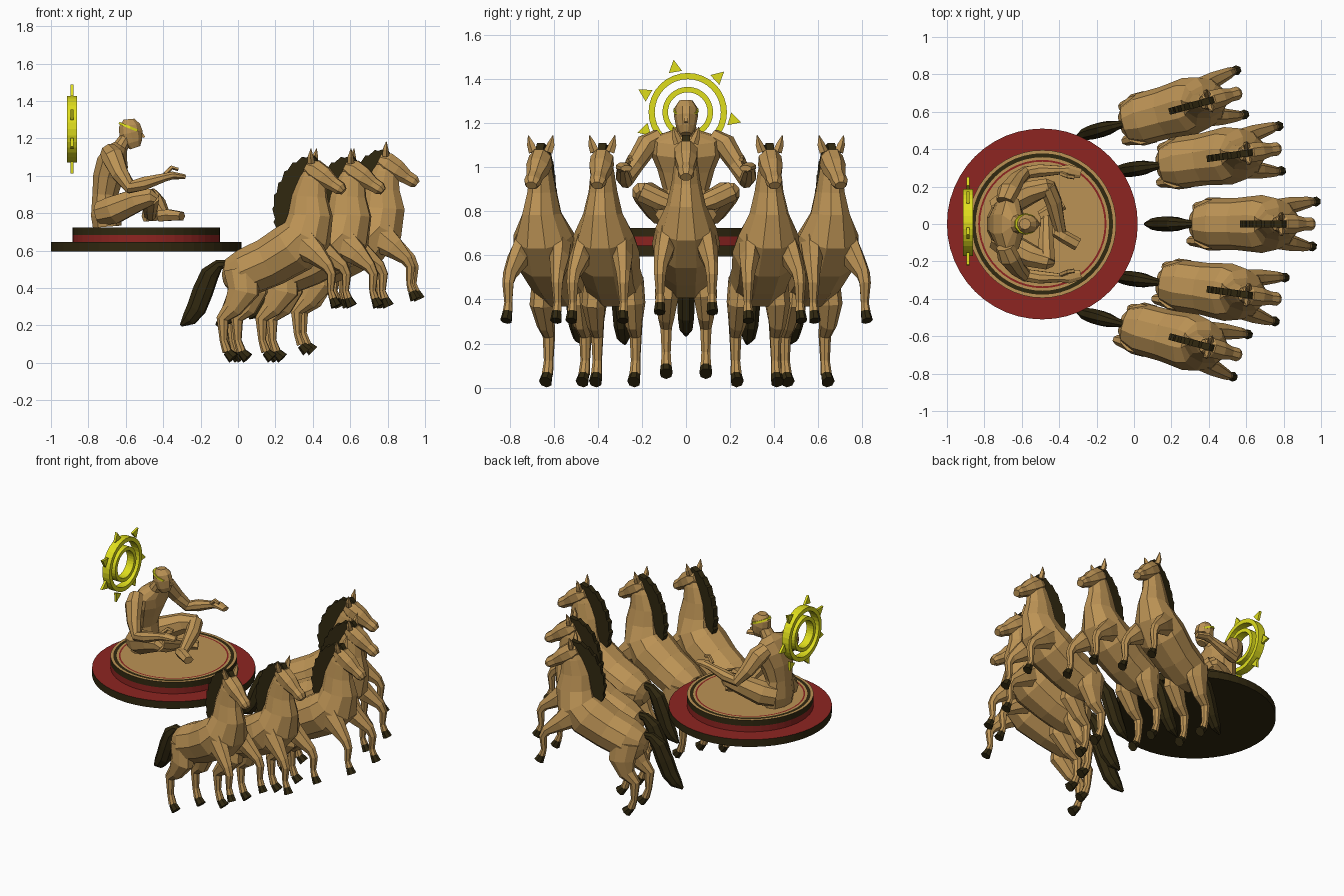
import bpy, bmesh, math
from mathutils import Vector, Matrix

if "Cube" in bpy.data.objects:
    bpy.data.objects.remove(bpy.data.objects["Cube"])


def material(name, rgb):
    m = bpy.data.materials.new(name)
    m.diffuse_color = (*rgb, 1)
    m.use_nodes = True
    m.node_tree.nodes["Principled BSDF"].inputs["Base Color"].default_value = m.diffuse_color
    return m


MATS = [material("tan", (.50, .29, .09)), material("dark_brown", (.03, .021, .005)),
        material("red", (.27, .018, .015)), material("yellow", (.74, .73, .012))]
TAN, DARK, RED, YELLOW = range(4)


def tube(bm, pts, n=8, mat=TAN, ref=(0, 1, 0), mirror=False):
    """Loft elliptical rings through (x, y, z, depth radius, side radius)."""
    for s in ((1, -1) if mirror else (1,)):
        P = [Vector((p[0], p[1] * s, p[2])) for p in pts]
        rings = []
        for i, p in enumerate(pts):
            t = (P[min(i + 1, len(P) - 1)] - P[max(i - 1, 0)]).normalized()
            r = Vector(ref)
            side = (r - t * r.dot(t)).normalized()
            up = t.cross(side)
            ring = []
            for k in range(n):
                a = 2 * math.pi * (k + .5) / n
                ring.append(bm.verts.new(P[i] + up * math.cos(a) * p[3] + side * math.sin(a) * p[4]))
            rings.append(ring)
        faces = [bm.faces.new(rings[0]), bm.faces.new(rings[-1])]
        for A, B in zip(rings, rings[1:]):
            faces += [bm.faces.new((A[k], A[(k + 1) % n], B[(k + 1) % n], B[k])) for k in range(n)]
        for f in faces:
            f.material_index = mat


def plate(bm, outline, half, mat, mtx=Matrix()):
    """Extrude an x-z outline to both sides of y = 0."""
    A, B = ([bm.verts.new(mtx @ Vector((x, y, z))) for x, z in outline] for y in (-half, half))
    n = len(A)
    faces = [bm.faces.new(A), bm.faces.new(B)]
    faces += [bm.faces.new((A[i], A[(i + 1) % n], B[(i + 1) % n], B[i])) for i in range(n)]
    for f in faces:
        f.material_index = mat


def lathe(bm, prof, n=48, closed=False):
    """Turn (radius, z, material) points around z."""
    rings = []
    for r, z, _ in prof:
        cnt = n if r > 0 else 1
        rings.append([bm.verts.new((r * math.cos(2 * math.pi * k / n), r * math.sin(2 * math.pi * k / n), z))
                      for k in range(cnt)])
    pairs = len(prof) if closed else len(prof) - 1
    for i in range(pairs):
        A, B = rings[i], rings[(i + 1) % len(rings)]
        for k in range(n):
            q = [A[k % len(A)], A[(k + 1) % n % len(A)], B[(k + 1) % n % len(B)], B[k % len(B)]]
            f = bm.faces.new(list(dict.fromkeys(q)))
            f.material_index = prof[i][2]


def mesh(bm, name):
    bmesh.ops.recalc_face_normals(bm, faces=bm.faces)
    me = bpy.data.meshes.new(name)
    bm.to_mesh(me)
    bm.free()
    for m in MATS:
        me.materials.append(m)
    return me


def place(me, name, mtx=Matrix()):
    ob = bpy.data.objects.new(name, me)
    ob.matrix_world = mtx
    bpy.context.collection.objects.link(ob)
    return ob


# Round platform with coloured rings
bm = bmesh.new()
lathe(bm, [(0, .595, DARK), (.51, .595, DARK), (.51, .645, RED), (.395, .645, RED), (.395, .685, DARK),
           (.395, .725, TAN), (.378, .725, DARK), (.357, .725, TAN), (.343, .725, RED), (.333, .725, TAN),
           (0, .725, TAN)])
place(mesh(bm, "platform"), "platform", Matrix.Translation((-.49, 0, 0)))

# Sun wheel: two rings and seven ray spikes
bm = bmesh.new()
for r0, r1 in ((.15, .178), (.09, .115)):
    lathe(bm, [(r0, -.027, YELLOW), (r1, -.027, YELLOW), (r1, .027, YELLOW), (r0, .027, YELLOW)], 32, True)
for a in (-9, 50, 107, 157, 204, 255, 305):
    turn = Matrix.Rotation(math.radians(a), 4, 'Z') @ Matrix.Rotation(math.pi / 2, 4, 'X')
    plate(bm, [(.247, .008), (.187, .03), (.195, -.03)], .008, YELLOW, turn)
axes = Matrix(((0, 0, 1, -.888), (1, 0, 0, .008), (0, 1, 0, 1.25), (0, 0, 0, 1)))
place(mesh(bm, "sun_wheel"), "sun_wheel", axes)

# Seated rider: torso and neck
bm = bmesh.new()
tube(bm, [(-.70, 0, .728, .08, .12), (-.705, 0, .79, .085, .125), (-.71, 0, .90, .072, .105),
          (-.695, 0, .99, .085, .13), (-.67, 0, 1.07, .09, .165), (-.65, 0, 1.13, .065, .16),
          (-.625, 0, 1.16, .042, .05), (-.595, 0, 1.21, .035, .042)], 10)
place(mesh(bm, "rider_torso"), "rider_torso")

# Rider head, nose and headband
bm = bmesh.new()
tube(bm, [(-.55, 0, 1.15, .03, .028), (-.56, 0, 1.18, .052, .044), (-.573, 0, 1.23, .066, .054),
          (-.58, 0, 1.27, .06, .052), (-.583, 0, 1.303, .03, .03)], 10)
tube(bm, [(-.518, 0, 1.232, .008, .007), (-.502, 0, 1.205, .01, .011)], 4)
tube(bm, [(-.579, 0, 1.252, .068, .058), (-.574, 0, 1.264, .067, .057)], 10, YELLOW)
place(mesh(bm, "rider_head"), "rider_head")

# Rider arms and hands
bm = bmesh.new()
tube(bm, [(-.69, .12, 1.13, .05, .045), (-.67, .178, 1.10, .062, .052), (-.63, .235, 1.01, .048, .042),
          (-.575, .275, .94, .038, .036), (-.50, .285, .96, .038, .036), (-.39, .288, .992, .024, .024),
          (-.35, .285, 1.002, .022, .036), (-.285, .27, .995, .014, .028)], 8, mirror=True)
tube(bm, [(-.39, .27, 1.01, .014, .014), (-.355, .255, 1.045, .012, .012), (-.32, .25, 1.035, .01, .012)],
     5, mirror=True)
place(mesh(bm, "rider_arms"), "rider_arms")

# Rider crossed legs and feet
bm = bmesh.new()
tube(bm, [(-.73, .07, .80, .07, .07), (-.66, .12, .82, .08, .075), (-.54, .175, .87, .066, .062),
          (-.46, .20, .885, .048, .048), (-.44, .20, .87, .03, .03)], 8, mirror=True)
for s, dx in ((1, .04), (-1, -.04)):
    tube(bm, [(-.465, .205 * s, .89, .048, .046), (-.45 + dx / 2, .12 * s, .85, .048, .046),
              (-.43 + dx, -.05 * s, .785, .028, .03)], 8, ref=(1, 0, 0))
    tube(bm, [(-.46 + dx, -.04 * s, .785, .034, .03), (-.41 + dx, -.07 * s, .79, .035, .034),
              (-.34 + dx, -.11 * s, .785, .026, .035)], 6)
place(mesh(bm, "rider_legs"), "rider_legs")

# Horse body and neck, shared by all horses
parts = {}
bm = bmesh.new()
tube(bm, [(.297, 0, .455, .045, .05), (.33, 0, .46, .10, .10), (.42, 0, .485, .13, .138),
          (.55, 0, .54, .136, .14), (.68, 0, .615, .145, .155), (.755, 0, .69, .135, .138),
          (.772, 0, .79, .122, .09), (.768, 0, .89, .098, .066), (.785, 0, .985, .073, .053),
          (.79, 0, 1.05, .04, .036)], 10)
parts["body"] = mesh(bm, "horse_body")

# Horse head and ears
bm = bmesh.new()
tube(bm, [(.75, 0, 1.05, .035, .035), (.79, 0, 1.03, .064, .056), (.845, 0, .993, .06, .054),
          (.90, 0, .955, .04, .038), (.937, 0, .932, .037, .039), (.955, 0, .917, .022, .027)], 8)
tube(bm, [(.785, .035, 1.07, .02, .022), (.785, .048, 1.105, .016, .018), (.79, .058, 1.145, .002, .002)],
     5, mirror=True)
parts["head"] = mesh(bm, "horse_head")

# Horse forelegs lifted, with hooves; right side slightly folded
bm = bmesh.new()
for s, d in ((1, 0), (-1, -.02)):
    tube(bm, [(.75, .085 * s, .64, .09, .05), (.83, .10 * s, .58, .062, .046),
              (.92 + d, .115 * s, .515, .034, .032), (.94 + d, .118 * s, .475, .026, .027),
              (.935 + d, .118 * s, .385, .018, .019), (.948 + d, .118 * s, .345, .023, .023)], 7)
    tube(bm, [(.948 + d, .118 * s, .345, .022, .022), (.968 + d, .12 * s, .303, .032, .027)], 7, DARK)
parts["forelegs"] = mesh(bm, "horse_forelegs")

# Horse hind legs with hooves
bm = bmesh.new()
for s, d in ((1, .02), (-1, -.01)):
    tube(bm, [(.41, .075 * s, .50, .10, .06), (.425, .088 * s, .38, .088, .058),
              (.375 + d, .09 * s, .29, .055, .04), (.32 + d, .09 * s, .235, .035, .028),
              (.325 + d, .09 * s, .12, .021, .022), (.345 + d, .09 * s, .06, .026, .026)], 8)
    tube(bm, [(.345 + d, .09 * s, .06, .024, .025), (.38 + d, .09 * s, .025, .034, .03)], 7, DARK)
parts["hind_legs"] = mesh(bm, "horse_hind_legs")

# Serrated mane: pointed tufts along the neck curve up to the ears
bm = bmesh.new()
outer = [(.60, .70), (.58, .77), (.576, .84), (.59, .91), (.615, .97), (.65, 1.03), (.695, 1.07),
         (.745, 1.095), (.80, 1.098)]
edge = []
for (x0, z0), (x1, z1) in zip(outer, outer[1:]):
    d = Vector((z1 - z0, x0 - x1)).normalized() * .008
    edge += [(x0, z0), (x0 * .2 + x1 * .8 + d.x * -1.5, z0 * .2 + z1 * .8 - d.y * 1.5)]
inner = [(.80, 1.098), (.82, 1.07), (.80, 1.04), (.73, 1.0), (.70, .92), (.68, .80), (.66, .71)]
plate(bm, edge + inner, .018, DARK)
parts["mane"] = mesh(bm, "horse_mane")

# Flowing tail
bm = bmesh.new()
tube(bm, [(.32, 0, .53, .02, .018), (.265, 0, .525, .03, .028), (.215, 0, .475, .052, .04),
          (.175, 0, .38, .058, .043), (.14, 0, .29, .055, .04), (.10, 0, .235, .042, .032),
          (.055, 0, .20, .008, .008)], 8, DARK)
parts["tail"] = mesh(bm, "horse_tail")

# Five horses in a fan
for i, (x, y, z, a) in enumerate([(.003, 0, .038, 0), (-.17, .27, 0, 8), (-.17, -.27, 0, -8),
                                  (-.358, .455, 0, 15), (-.358, -.455, 0, -15)]):
    m = Matrix.Translation((x, y, z)) @ Matrix.Rotation(math.radians(a), 4, 'Z')
    for name, me in parts.items():
        place(me, f"horse_{i + 1}_{name}", m)
